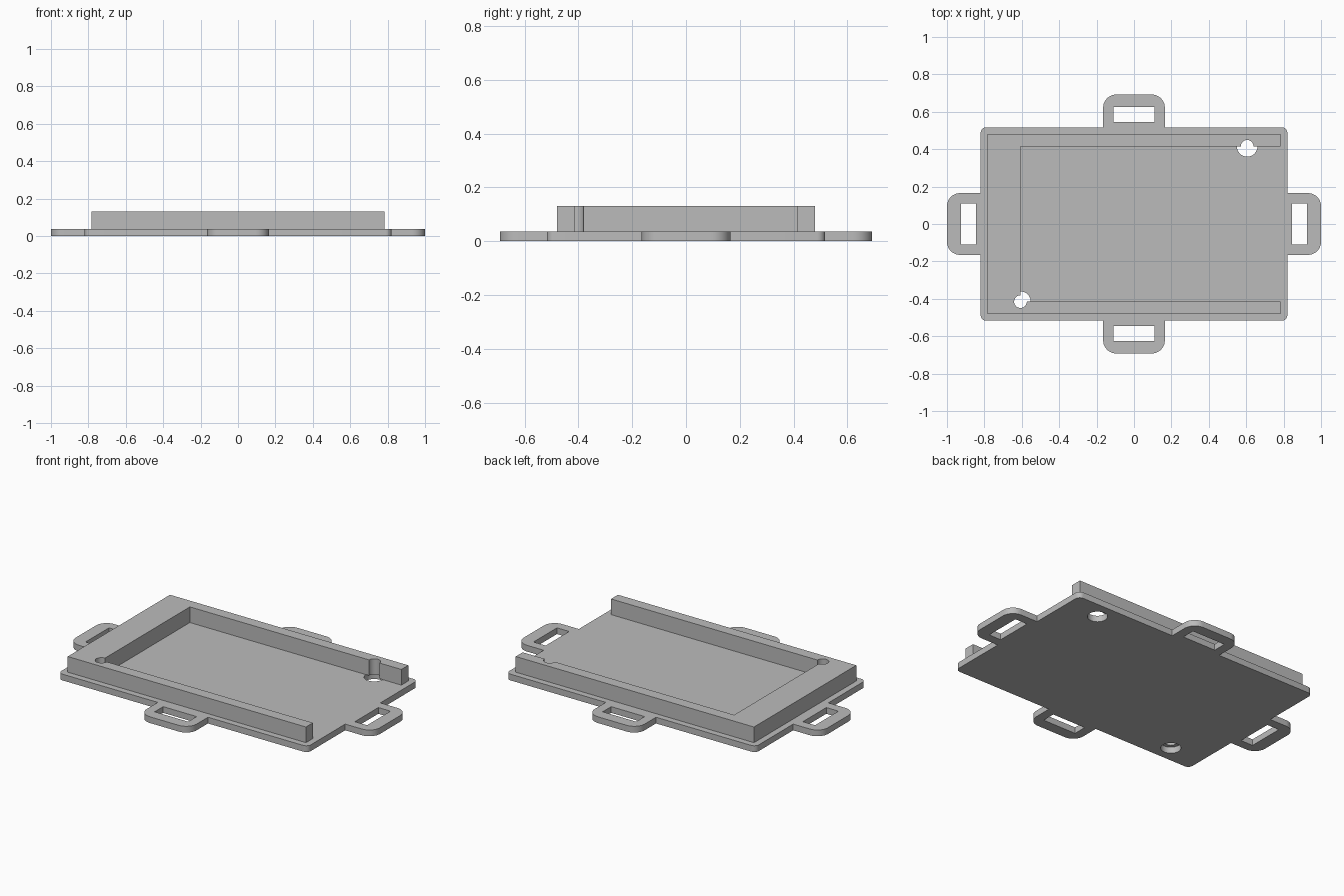
import bpy
import bmesh
from math import cos, sin, radians

cube = bpy.data.objects.get("Cube")
if cube:
    bpy.data.objects.remove(cube, do_unlink=True)

BASE_TOP, RAIL_TOP = 0.037, 0.13
RAIL_X, RAIL_Y = 0.783, 0.48          # outer half sizes of the rail
POCKET_X, POCKET_Y = -0.607, 0.415    # inner faces of the rail
PIN_X = 0.605
PIN_R, HOLE_R = 0.034, 0.055

grey = bpy.data.materials.new("plain grey")
grey.use_nodes = True
colour = (0.5, 0.5, 0.5, 1)
grey.diffuse_color = colour
grey.node_tree.nodes["Principled BSDF"].inputs["Base Color"].default_value = colour


def arc(x, y, r, start, end, steps=10):
    angles = [radians(start + (end - start) * i / steps) for i in range(steps + 1)]
    return [(x + r * cos(a), y + r * sin(a)) for a in angles]


def rectangle(x, y, w, h):
    return [(x - w, y - h), (x + w, y - h), (x + w, y + h), (x - w, y + h)]


def extruded(name, loops, bottom, top):
    """Flat profile (first loop outside, others holes) raised into a solid."""
    curve = bpy.data.curves.new(name + "_profile", "CURVE")
    curve.dimensions = "2D"
    curve.fill_mode = "BOTH"
    curve.extrude = (top - bottom) / 2
    for loop in loops:
        spline = curve.splines.new("POLY")
        spline.points.add(len(loop) - 1)
        for point, (x, y) in zip(spline.points, loop):
            point.co = (x, y, 0, 1)
        spline.use_cyclic_u = True
    helper = bpy.data.objects.new(name + "_profile", curve)
    bpy.context.collection.objects.link(helper)
    bpy.context.view_layer.update()
    graph = bpy.context.evaluated_depsgraph_get()
    mesh = bpy.data.meshes.new_from_object(helper.evaluated_get(graph))
    bpy.data.objects.remove(helper, do_unlink=True)

    bm = bmesh.new()
    bm.from_mesh(mesh)
    bmesh.ops.remove_doubles(bm, verts=bm.verts, dist=0.0001)
    bmesh.ops.translate(bm, verts=bm.verts, vec=(0, 0, (bottom + top) / 2))
    bmesh.ops.recalc_face_normals(bm, faces=bm.faces)
    bm.to_mesh(mesh)
    bm.free()
    mesh.materials.clear()
    mesh.materials.append(grey)

    obj = bpy.data.objects.new(name, mesh)
    bpy.context.collection.objects.link(obj)
    bpy.ops.object.select_all(action="DESELECT")
    obj.select_set(True)
    bpy.context.view_layer.objects.active = obj
    bpy.ops.object.shade_smooth_by_angle(angle=radians(30))
    return obj


# Base plate with four strap tabs: one quarter of the outline, mirrored twice
quarter = (arc(0.93, 0.095, 0.07, 0, 90) + [(0.82, 0.165)]
           + arc(0.79, 0.487, 0.03, 0, 90, 6) + [(0.165, 0.517)]
           + arc(0.095, 0.622, 0.07, 0, 90))
half = quarter + [(-x, y) for x, y in reversed(quarter)]
outline = half + [(x, -y) for x, y in reversed(half)]

# Strap slots and round holes through the plate
slots = []
for side in (-1, 1):
    slots.append(rectangle(side * 0.885, 0, 0.04, 0.11))
    slots.append(rectangle(0, side * 0.585, 0.11, 0.04))
holes = [arc(x, y, HOLE_R, 0, 350, 35)
         for x, y in ((PIN_X, POCKET_Y), (POCKET_X, -POCKET_Y))]
extruded("base_plate", [outline] + slots + holes, 0, BASE_TOP)

# Three-sided rail, open at +x, with round notches above the holes
rail = ([(RAIL_X, -RAIL_Y), (RAIL_X, -POCKET_Y)]
        + arc(POCKET_X, -POCKET_Y, PIN_R, 0, -270, 27)
        + [(POCKET_X, POCKET_Y)]
        + arc(PIN_X, POCKET_Y, PIN_R, 180, 0, 18)
        + [(RAIL_X, POCKET_Y), (RAIL_X, RAIL_Y), (-RAIL_X, RAIL_Y), (-RAIL_X, -RAIL_Y)])
extruded("raised_rail", [rail], BASE_TOP, RAIL_TOP)
